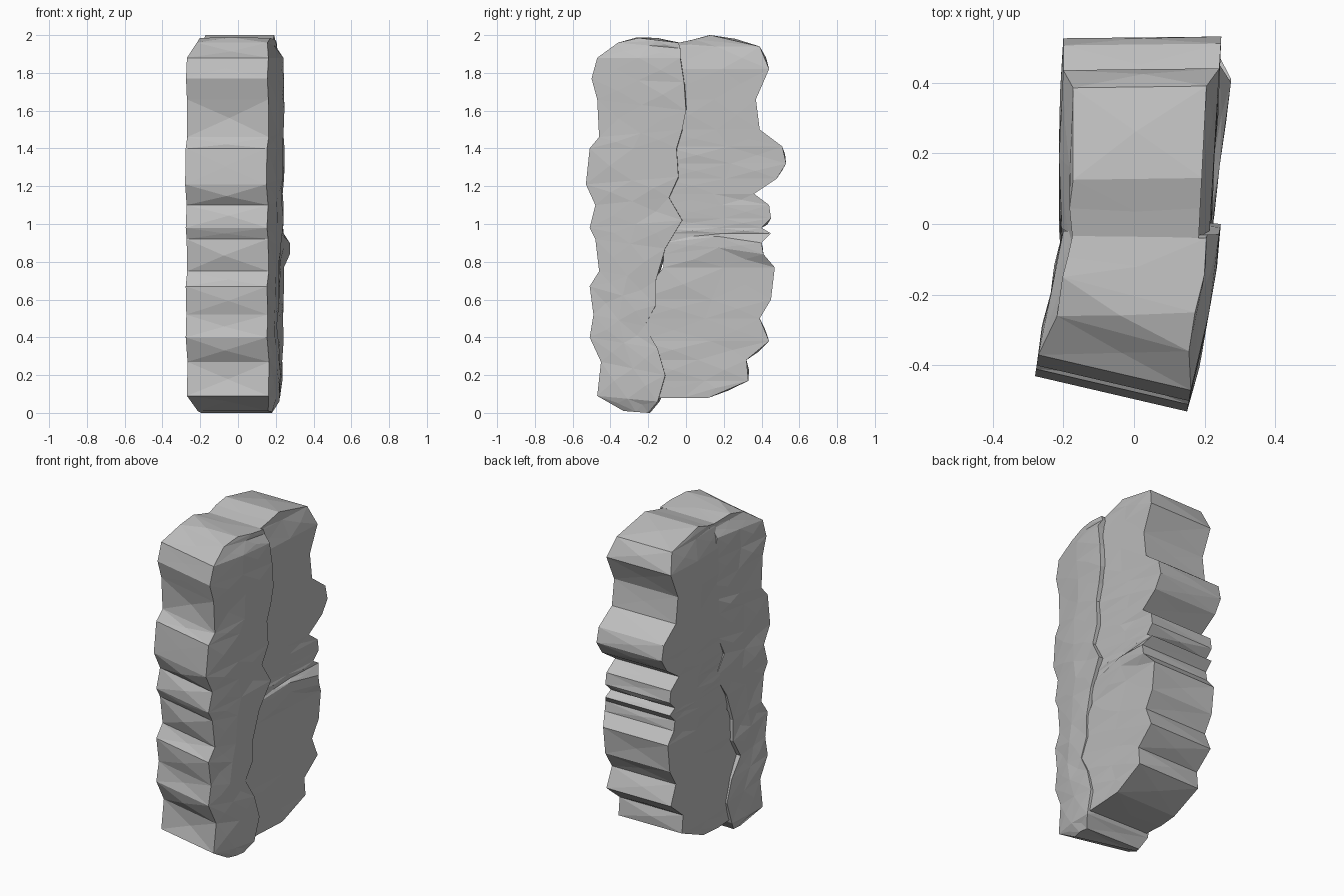
import bpy, bmesh, random
from mathutils import Vector

if "Cube" in bpy.data.objects:
    bpy.data.objects.remove(bpy.data.objects["Cube"])

random.seed(4)

stone = bpy.data.materials.new("grey stone")
stone.diffuse_color = (0.52, 0.52, 0.52, 1)
stone.use_nodes = True
stone.node_tree.nodes["Principled BSDF"].inputs["Base Color"].default_value = stone.diffuse_color

# Rows from bottom to top: front y, front z, back y, back z
FRONT_ROWS = [
    (-.33, .01, -.20, .00), (-.47, .09, -.15, .06), (-.45, .27, -.11, .20),
    (-.51, .40, -.15, .34), (-.49, .52, -.22, .46), (-.51, .67, -.16, .57),
    (-.46, .75, -.16, .70), (-.48, .92, -.11, .87), (-.51, .98, -.02, 1.02),
    (-.48, 1.10, -.09, 1.14), (-.53, 1.21, -.04, 1.25), (-.51, 1.40, -.05, 1.40),
    (-.46, 1.46, -.02, 1.50), (-.47, 1.66, .00, 1.60), (-.50, 1.77, -.01, 1.75),
    (-.47, 1.88, -.03, 1.88), (-.36, 1.96, -.03, 1.93), (-.25, 1.985, -.04, 1.96)]

# Jagged back outline: y, z
BACK_EDGE = [
    (.12, .08), (.33, .17), (.32, .28), (.44, .38), (.39, .50), (.45, .60),
    (.47, .77), (.41, .84), (.40, .90), (.45, .95), (.40, .98), (.45, 1.03),
    (.44, 1.10), (.36, 1.16), (.48, 1.24), (.53, 1.32), (.51, 1.41), (.39, 1.50),
    (.37, 1.66), (.44, 1.82), (.39, 1.94), (.13, 2.0)]


def taper(z):
    return .86 if z > 1.92 or z < .03 else 1


def front_section(yf, zf, yb, zb):
    """Six points around the front slab; its front is skewed to the left."""
    right = lambda y: .15 + (y + .53) * .18
    left = lambda y: -.28 + (y + .53) * .16
    ym, zm = (yf + yb) / 2, (zf + zb) / 2
    pts = [(left(yf), yf + .10, zf), (right(yf), yf, zf),
           (right(ym) + .012, ym, zm), (right(yb), yb, zb),
           (left(yb), yb + .01, zb), (left(ym), ym + .05, zm)]
    return [Vector((x * taper(z), y, z)) for x, y, z in pts]


def back_section(yb, zb):
    """Six points around the back slab; its front is buried in the front slab."""
    zf = min(max(zb, .06), 1.955)
    yf = -.25 if .2 < zb < .66 else (-.18 if zb < .7 else -.12)
    if zb > 1.97:
        yf = -.06
    ledge = .035 if .83 < zb < .92 else 0
    right = lambda y: .215 + y * .06
    ym, zm = yf * .45 + yb * .55, (zf + zb) / 2
    pts = [(-.20, yf, zf), (right(yf), yf, zf),
           (right(ym) + ledge * .5, ym, zm + ledge), (right(yb) + ledge, yb, zb),
           (-.20, yb - .005, zb), (-.212, ym, zm)]
    return [Vector((x * taper(z), y, z)) for x, y, z in pts]


def loft(name, sections, rugged):
    """Join the sections, then chip each facet with a raised or sunk centre."""
    bm = bmesh.new()
    rings = [[bm.verts.new(p) for p in s] for s in sections]
    n = len(rings[0])
    chipped, sides = [], []
    for a, b in zip(rings, rings[1:]):
        for i in range(n):
            j = (i + 1) % n
            f = bm.faces.new((a[i], a[j], b[j], b[i]))
            (chipped if i in (0, 3) else sides).append(f)
    sides.append(bm.faces.new(rings[0][::-1]))
    sides.append(bm.faces.new(rings[-1]))
    bm.normal_update()
    for faces, depth in ((chipped, rugged), (sides, .004)):
        normals = [f.normal.copy() for f in faces]
        verts = bmesh.ops.poke(bm, faces=faces)["verts"]
        for v, nrm in zip(verts, normals):
            v.co += nrm * random.uniform(-depth, depth)
            v.co.x += random.uniform(-depth, depth)
    bmesh.ops.recalc_face_normals(bm, faces=bm.faces)
    me = bpy.data.meshes.new(name)
    bm.to_mesh(me)
    bm.free()
    me.materials.append(stone)
    ob = bpy.data.objects.new(name, me)
    bpy.context.collection.objects.link(ob)
    return ob


loft("front_rock_slab", [front_section(*r) for r in FRONT_ROWS], .02)
loft("back_rock_slab", [back_section(*r) for r in BACK_EDGE], .012)
